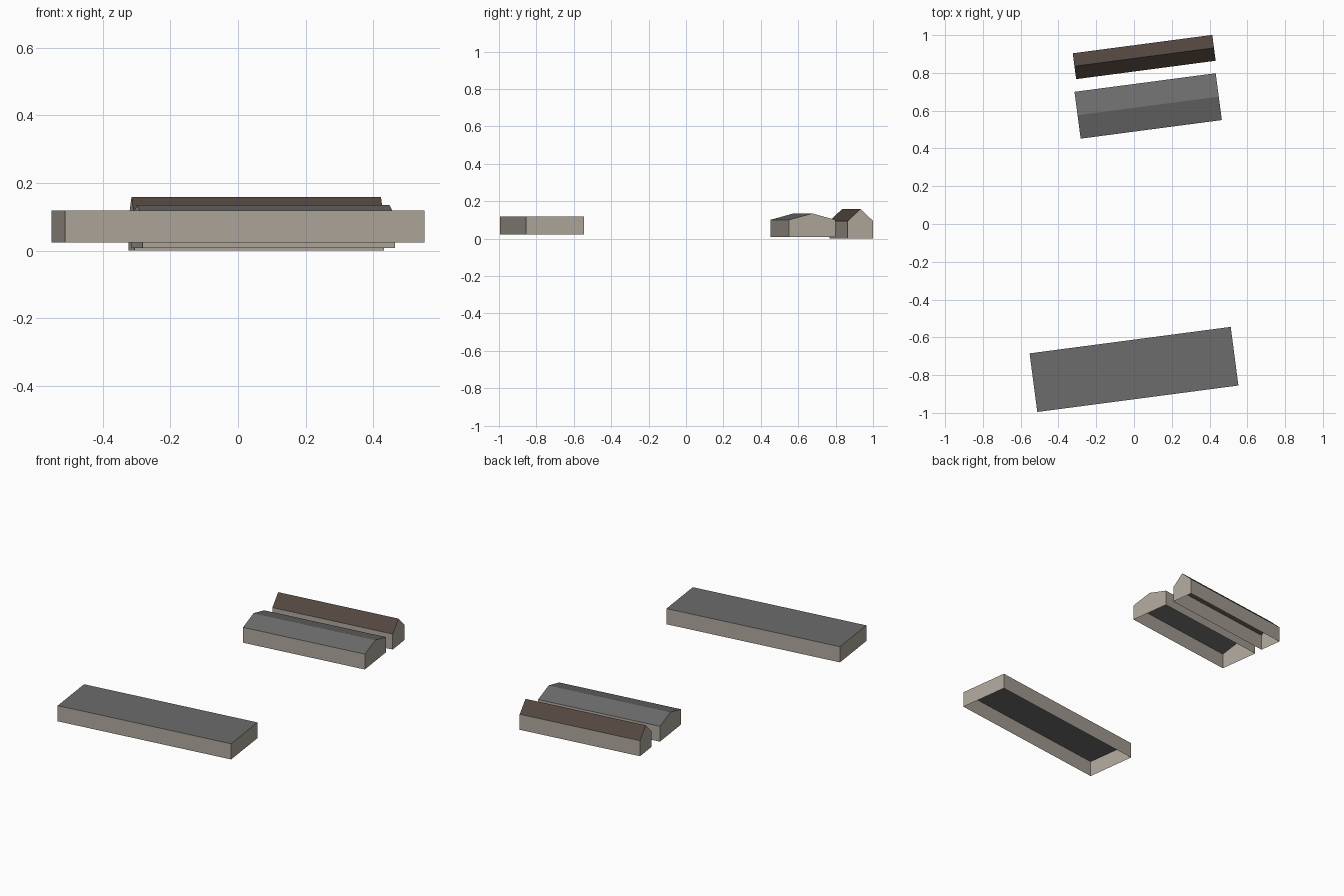
import bpy
import math

cube = bpy.data.objects.get("Cube")
if cube:
    bpy.data.objects.remove(cube, do_unlink=True)


def material(name, color):
    mat = bpy.data.materials.new(name)
    mat.use_nodes = True
    mat.diffuse_color = (*color, 1)
    bsdf = mat.node_tree.nodes["Principled BSDF"]
    bsdf.inputs["Base Color"].default_value = (*color, 1)
    bsdf.inputs["Roughness"].default_value = 0.9
    return mat


wall_stone = material("wall stone", (0.43, 0.39, 0.335))
roof_grey = material("roof grey", (0.15, 0.15, 0.15))
roof_brown = material("roof brown", (0.085, 0.062, 0.049))
TURN = math.radians(7.5)


def building(name, center, length, width, base, eave, ridge, roof):
    """Open-bottomed shell: end profile swept along its length."""
    w = width / 2
    profile = [(-w, base), (-w, eave), (w, eave), (w, base)]
    if ridge > eave:
        profile.insert(2, (0, ridge))
    n = len(profile)
    verts = [(x, y, z) for x in (-length / 2, length / 2) for y, z in profile]
    # Long walls and roof planes, then the two end walls
    faces = [(i, i + n, i + n + 1, i + 1) for i in range(n - 1)]
    faces += [tuple(range(n)), tuple(reversed(range(n, 2 * n)))]
    mesh = bpy.data.meshes.new(name)
    mesh.from_pydata(verts, [], faces)
    mesh.materials.append(wall_stone)
    mesh.materials.append(roof)
    mesh.update()
    # Faces are wound the same way; turn them outward
    mesh.flip_normals()
    for poly in mesh.polygons:
        poly.material_index = int(abs(poly.normal.z) > 0.2)
    obj = bpy.data.objects.new(name, mesh)
    obj.location = (*center, 0)
    obj.rotation_euler.z = TURN
    bpy.context.collection.objects.link(obj)
    # Guarantee outward normals on the open shell
    top = max(mesh.polygons, key=lambda p: p.center.z)
    if top.normal.z < 0:
        mesh.flip_normals()
    return obj


building("flat_roof_hall", (0, -0.77), 1.074, 0.313, 0.023, 0.118, 0.118, roof_grey)
building("wide_gable_hall", (0.075, 0.625), 0.754, 0.25, 0.008, 0.101, 0.135, roof_grey)
building("narrow_gable_hall", (0.054, 0.884), 0.745, 0.138, 0, 0.094, 0.159, roof_brown)
